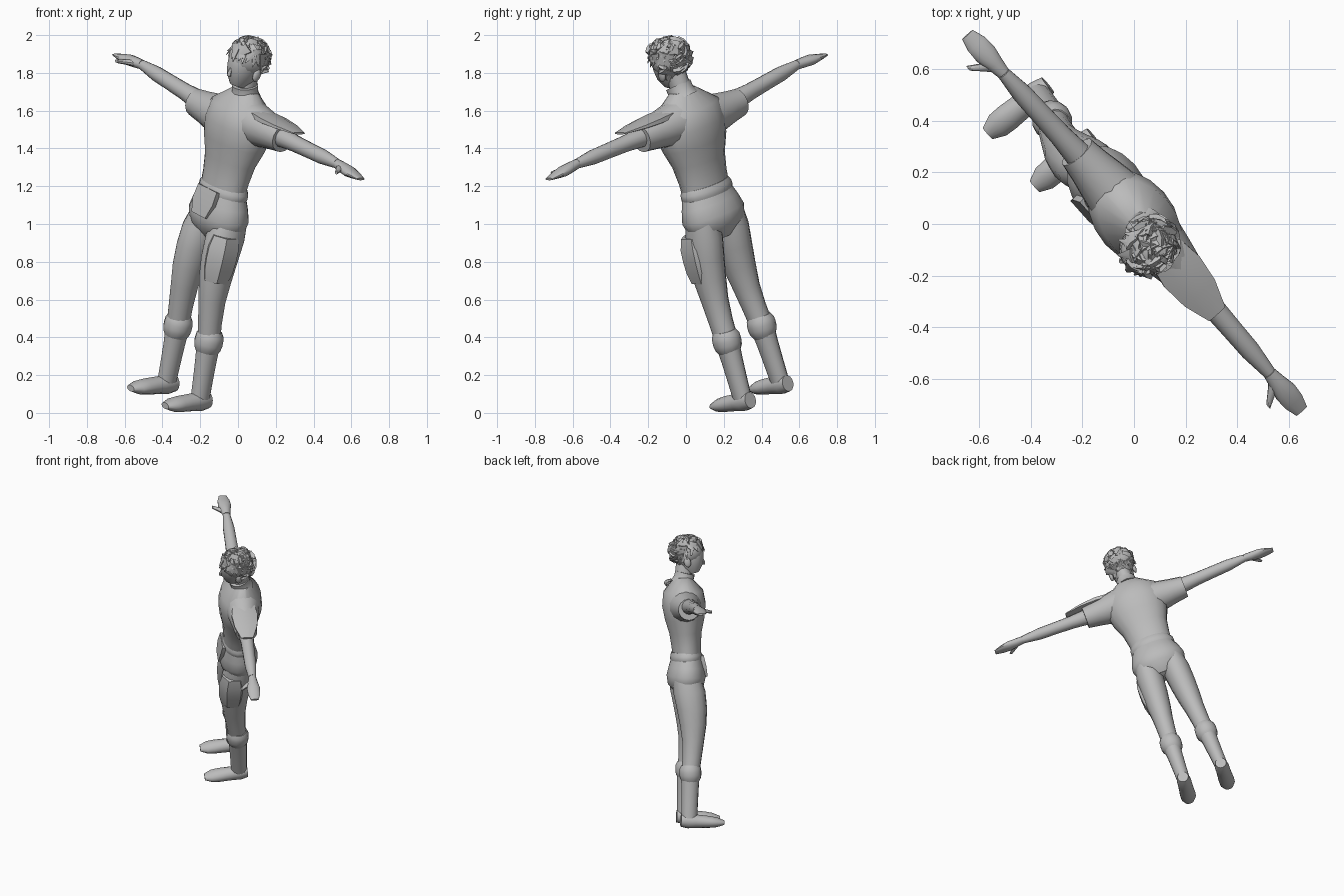
import bpy, bmesh, math, random
from mathutils import Matrix, Vector

if "Cube" in bpy.data.objects:
    bpy.data.objects.remove(bpy.data.objects["Cube"])
random.seed(4)

# One plain grey for everything
grey = bpy.data.materials.new("plain_grey")
grey.use_nodes = True
shade = (0.5, 0.5, 0.5, 1)
grey.diffuse_color = shade
grey.node_tree.nodes["Principled BSDF"].inputs["Base Color"].default_value = shade

# Leaning pose: the figure's own left, back and up axes
left = Vector((0.63, -0.71, -0.32)).normalized()
back = Vector((0.75, 0.67, 0)).normalized()
up = left.cross(back).normalized()
back = up.cross(left)
pose = Matrix((left, back, up)).transposed().to_4x4()
pose.translation = (-0.34, 0.38, 0.06)

SIDEWAYS = Vector((1, 0, 0))
BACKWARD = Vector((0, 1, 0))


def finish(name, bm, angle=40):
    """Pose the mesh, link it and shade it smooth with sharp creases."""
    bmesh.ops.recalc_face_normals(bm, faces=bm.faces)
    bm.transform(pose)
    mesh = bpy.data.meshes.new(name)
    bm.to_mesh(mesh)
    bm.free()
    mesh.materials.append(grey)
    part = bpy.data.objects.new(name, mesh)
    bpy.context.collection.objects.link(part)
    bpy.ops.object.select_all(action="DESELECT")
    part.select_set(True)
    bpy.context.view_layer.objects.active = part
    bpy.ops.object.shade_smooth_by_angle(angle=math.radians(angle))


def loft(name, start, end, widths, depths=(1, 1), across=SIDEWAYS, sides=14, side=1, bend=0):
    """Evenly spaced oval rings from start to end.

    Each ring has its own width along the across direction; its depth is that
    width times a ratio which blends from the first to the second of depths.
    A bend bows the middle of the path backward.
    """
    start, end = Vector(start), Vector(end)
    direction = (end - start).normalized()
    deep = direction.cross(across).normalized()
    bm = bmesh.new()
    rings = []
    for index, width in enumerate(widths):
        blend = index / (len(widths) - 1)
        centre = start.lerp(end, blend) + BACKWARD * bend * math.sin(math.pi * blend)
        depth = width * (depths[0] + (depths[1] - depths[0]) * blend)
        ring = []
        for corner in range(sides):
            turn = math.tau * (corner + 0.5) / sides
            spot = centre + across * width * math.cos(turn) + deep * depth * math.sin(turn)
            spot.x *= side
            ring.append(bm.verts.new(spot))
        rings.append(ring)
    for low, high in zip(rings, rings[1:]):
        for corner in range(sides):
            bm.faces.new((low[corner - 1], low[corner], high[corner], high[corner - 1]))
    bm.faces.new(rings[0])
    bm.faces.new(rings[-1])
    finish(name, bm)


def ball(name, centre, radii, tilt):
    """Stretched ball, tipped about the sideways axis."""
    bm = bmesh.new()
    bmesh.ops.create_uvsphere(bm, u_segments=16, v_segments=10, radius=1)
    bm.transform(Matrix.Translation(centre) @ Matrix.Rotation(tilt, 4, "X")
                 @ Matrix.Diagonal(radii).to_4x4())
    finish(name, bm)


# Torso, belt and hips
loft("torso", (0, 0.01, 1.16), (0, 0.02, 1.74),
     (0.145, 0.15, 0.165, 0.2, 0.22, 0.2, 0.08), depths=(0.68, 0.7), sides=18)
loft("belt", (0, 0.015, 1.15), (0, 0.015, 1.22), (0.15, 0.16, 0.158, 0.145),
     depths=(0.7, 0.7), sides=18)
loft("hips", (0, 0.01, 1.18), (0, 0.03, 0.92), (0.15, 0.175, 0.193, 0.175, 0.08),
     depths=(0.7, 0.72), sides=18)

# Hanging flap at the front and pouch wrapped on the left thigh
loft("front_flap", (0, -0.085, 1.19), (0, -0.11, 1.04), (0.11, 0.115, 0.08),
     depths=(0.2, 0.25), sides=4)
loft("thigh_pouch", (0.13, -0.02, 0.97), (0.135, -0.025, 0.72),
     (0.07, 0.085, 0.085, 0.08, 0.065), depths=(1.15, 1.15), sides=6)

# Collar and neck
loft("collar", (0, 0.02, 1.7), (0, 0, 1.77), (0.085, 0.07, 0.07))
loft("neck", (0, 0.02, 1.7), (0, 0, 1.86), (0.055, 0.052), depths=(1.1, 1.1))

for side, word in ((1, "left"), (-1, "right")):
    # Legs, boots and feet
    hip = (0.09, 0.03, 1.06)
    shin = (0.13, 0.03, 0.38)
    ankle = (0.14, 0.05, 0.07)
    loft(word + "_leg", hip, shin, (0.08, 0.096, 0.092, 0.083, 0.07, 0.063, 0.06),
         depths=(1.2, 1.05), side=side, bend=-0.035)
    loft(word + "_boot", shin, ankle, (0.063, 0.055, 0.05, 0.046), depths=(1.05, 1.2), side=side)
    loft(word + "_boot_cuff", (0.13, 0.03, 0.44), (0.13, 0.03, 0.32),
         (0.06, 0.074, 0.077, 0.077, 0.072, 0.058), side=side)
    loft(word + "_foot", (0.14, 0.11, 0.055), (0.145, -0.19, 0.025),
         (0.038, 0.05, 0.05, 0.052, 0.055, 0.053, 0.03), depths=(1.15, 0.55), side=side)

    # Arms and hands: the right shoulder sits slightly lower
    shoulder_height = 1.58 if side > 0 else 1.54
    shoulder = (0.1, 0.02, shoulder_height + 0.01)
    wrist = (0.82, 0.01, 1.605)
    loft(word + "_arm", shoulder, wrist, (0.065, 0.06, 0.055, 0.045, 0.042, 0.04, 0.026),
         across=BACKWARD, side=side)
    loft(word + "_hand", wrist, (1.03, 0.005, 1.59), (0.026, 0.035, 0.046, 0.043, 0.028),
         depths=(1, 0.25), across=BACKWARD, side=side)
    loft(word + "_thumb", (0.86, 0, 1.6), (0.925, -0.08, 1.59), (0.03, 0.02, 0.012),
         depths=(0.6, 0.8), sides=8, side=side)
    loft(word + "_sleeve", shoulder, (0.36, 0.02, shoulder_height + 0.01),
         (0.12, 0.105, 0.088, 0.075), across=BACKWARD, side=side)
    ball(word + "_ear", (side * 0.085, -0.01, 1.85), (0.014, 0.024, 0.036), -0.2)

# Loose shoulder flap over the left sleeve
loft("shoulder_flap", (0.14, 0.02, 1.655), (0.48, 0.01, 1.66), (0.08, 0.098, 0.085, 0.045),
     depths=(0.4, 0.15), across=BACKWARD, sides=8)

# Head and face
loft("head", (0, -0.055, 1.765), (0, -0.015, 2),
     (0.035, 0.066, 0.078, 0.084, 0.075, 0.03), depths=(1.2, 1.25), sides=16)
loft("nose", (0, -0.118, 1.82), (0, -0.12, 1.88), (0.012, 0.014, 0.01, 0.007),
     depths=(2, 1), sides=6)

# Hair: a cap set back from the face, covered in pointed locks
crown = Vector((0, -0.02, 1.915))
radii = Vector((0.098, 0.115, 0.095))
ball("hair_cap", crown, radii, -0.3)
bm = bmesh.new()
for attempt in range(220):
    out = Vector([random.gauss(0, 1) for axis in range(3)]).normalized()
    # Locks start high at the brow, at the temples, and low on the nape
    if out.y < -0.35:
        hairline = 0.35
    elif out.y < 0.2:
        hairline = 0.05
    else:
        hairline = -0.75
    if out.z < hairline:
        continue
    sweep = Vector((random.uniform(-0.6, 0.6), random.uniform(-0.5, 0.2), -0.7))
    flow = sweep - out * sweep.dot(out) + out * random.uniform(-0.1, 0.1)
    flow.normalize()
    sideways = flow.cross(out).normalized()
    frame = Matrix((sideways, flow.cross(sideways), flow)).transposed().to_4x4()
    frame.translation = crown + out * radii
    size = random.uniform(0.8, 1.2)
    bmesh.ops.create_cone(bm, cap_ends=True, segments=6, radius1=0.032 * size, radius2=0.003,
                          depth=0.09 * size, matrix=frame @ Matrix.Diagonal((1, 0.4, 1, 1)))
finish("hair_locks", bm, 30)
